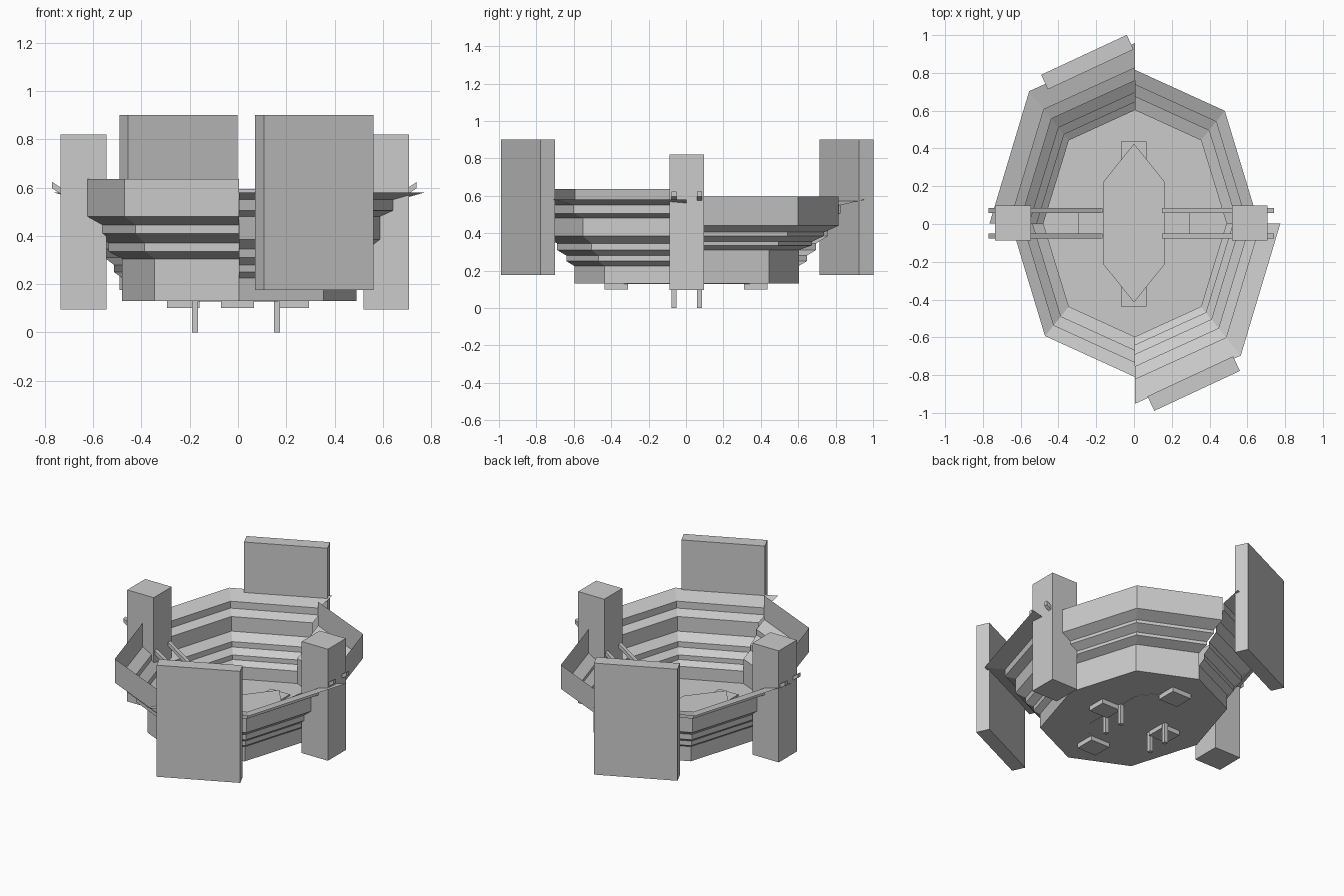
import bpy, math
from mathutils import Vector

if "Cube" in bpy.data.objects:
    bpy.data.objects.remove(bpy.data.objects["Cube"])

CX, CY = 0.005, 0.003   # bowl centre


def mesh_object(name, verts, faces):
    me = bpy.data.meshes.new(name)
    me.from_pydata(verts, [], faces)
    me.update()
    ob = bpy.data.objects.new(name, me)
    bpy.context.collection.objects.link(ob)
    return ob


def box(name, lo, hi):
    """Axis-aligned box from two corners."""
    v = [(x, y, z) for z in (lo[2], hi[2]) for x, y in
         ((lo[0], lo[1]), (hi[0], lo[1]), (hi[0], hi[1]), (lo[0], hi[1]))]
    f = [(3, 2, 1, 0), (4, 5, 6, 7)] + [(i, (i + 1) % 4, (i + 1) % 4 + 4, i + 4) for i in range(4)]
    return mesh_object(name, v, f)


def prism(name, outline, z0, z1):
    """Upright prism on a counter-clockwise outline."""
    n = len(outline)
    v = [(x, y, z) for z in (z0, z1) for x, y in outline]
    f = [tuple(reversed(range(n))), tuple(range(n, 2 * n))]
    f += [(i, (i + 1) % n, (i + 1) % n + n, i + n) for i in range(n)]
    return mesh_object(name, v, f)


def quarter_ring(t, sx, sy):
    """Three points of the octagon in one quadrant, t = 0 floor to 1 outer rim."""
    mix = lambda a, b: a + (b - a) * t
    pts = [(mix(.485, .77), 0), (mix(.35, .56), mix(.44, .70)), (0, mix(.60, .955))]
    return [(CX + sx * x, CY + sy * y) for x, y in pts]


def seating(name, profile, sx, sy):
    """Stepped sheet of tiers for one quadrant."""
    v = [(x, y, z) for t, z in profile for x, y in quarter_ring(t, sx, sy)]
    f = []
    for r in range(len(profile) - 1):
        for c in range(2):
            a = r * 3 + c
            q = (a, a + 1, a + 4, a + 3)
            f.append(q if sx * sy > 0 else q[::-1])
    return mesh_object(name, v, f)


# seating tiers: wide stands and tall-walled stands on alternate quarters
wide = [(0, .14), (0, .225), (.12, .25), (.12, .28), (.26, .31), (.26, .345),
        (.44, .385), (.44, .48), (.63, .505), (.63, .55), (1, .58)]
walled = [(0, .14), (0, .305), (.20, .335), (.20, .37), (.38, .41), (.38, .445),
          (.60, .48), (.60, .635)]
walled_back = [(0, .14), (0, .31), (.20, .335), (.20, .355), (.38, .385), (.38, .405),
               (.60, .44), (.60, .595)]
seating("wide_stand_front", wide, 1, -1)
seating("wide_stand_back", wide, -1, 1)
seating("walled_stand_front", walled, -1, -1)
seating("walled_stand_back", walled_back, 1, 1)

# octagonal floor slab
ring = []
for sx, sy in ((1, 1), (-1, 1), (-1, -1), (1, -1)):
    q = quarter_ring(0, sx, sy)
    ring += q[:2] if sx * sy > 0 else q[:0:-1]
prism("floor", ring, .13, .145)

# central hexagonal platform and the blocks round it
hexagon = [(.165, -.21), (.165, .22), (0, .425), (-.165, .22), (-.165, -.21), (0, -.415)]
prism("platform", hexagon, .128, .17)
for s, side in ((1, "right"), (-1, "left")):
    x0, x1 = sorted((s * .16, s * .295))
    box("block_" + side, (x0, -.055, .10), (x1, .065, .155))
for s, side in ((1, "back"), (-1, "front")):
    y0, y1 = sorted((s * .31, s * .437))
    box("block_" + side, (-.07, y0, .10), (.067, y1, .155))

# towers at both sides
box("tower_left", (-.735, -.088, .095), (-.545, .097, .82))
box("tower_right", (.52, -.088, .095), (.708, .097, .82))

# sloping rails through the towers, each standing on a post
for s, side in ((1, "right"), (-1, "left")):
    for j, yc in enumerate((.072, -.064)):
        inner, outer = s * .16 - .008, s * .755 - .015
        w, y0, y1 = .013, yc - .0125, yc + .0125
        v = [(x, y, z + d) for x, z in ((inner, .21), (outer, .61))
             for y, d in ((y0, -w), (y1, -w), (y1, w), (y0, w))]
        f = [(0, 1, 2, 3), (7, 6, 5, 4)] + [(i, i + 4, (i + 1) % 4 + 4, (i + 1) % 4) for i in range(4)]
        if s > 0:
            f = [q[::-1] for q in f]
        mesh_object(f"rail_{side}_{j}", v, f)
        xp = s * .17 - .008
        box(f"post_{side}_{j}", (xp - .0125, y0, 0), (xp + .0125, y1, .225))

# large screens behind the wide stands
for name, cx, cy in (("screen_front", .316, -.845), ("screen_back", -.247, .857)):
    a = math.radians(25)
    u, n = Vector((math.cos(a), math.sin(a))), Vector((-math.sin(a), math.cos(a)))
    c = Vector((cx, cy))
    prism(name, [tuple(c + u * (i * .25) + n * (k * .0425))
                 for i, k in ((-1, -1), (1, -1), (1, 1), (-1, 1))], .175, .90)
